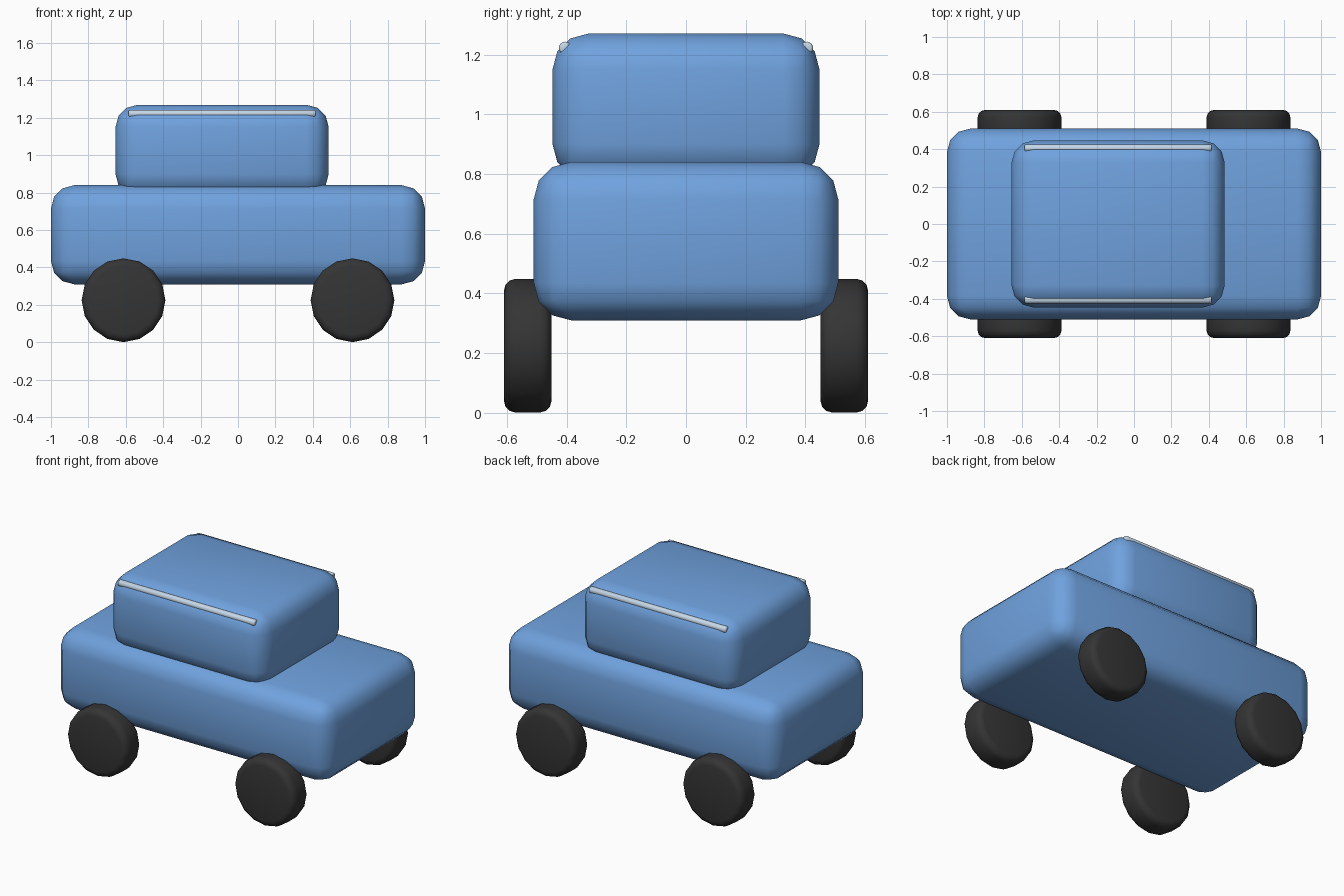
import bpy
import math

default = bpy.data.objects.get("Cube")
if default:
    bpy.data.objects.remove(default, do_unlink=True)


def material(name, colour):
    mat = bpy.data.materials.new(name)
    mat.use_nodes = True
    mat.diffuse_color = colour
    mat.node_tree.nodes["Principled BSDF"].inputs["Base Color"].default_value = colour
    return mat


blue = material("blue paint", (0.16, 0.36, 0.73, 1))
rubber = material("dark rubber", (0.035, 0.035, 0.035, 1))
trim = material("pale trim", (0.6, 0.72, 0.85, 1))


def finish(obj, name, mat, bevel, segments):
    """Name, colour, round off and smooth a part."""
    obj.name = name
    obj.data.materials.append(mat)
    mod = obj.modifiers.new("rounding", 'BEVEL')
    mod.width = bevel
    mod.segments = segments
    mod.limit_method = 'ANGLE'
    mod.angle_limit = math.radians(40)
    bpy.ops.object.shade_smooth()


def rounded_box(name, low, high, mat, bevel, segments=3):
    centre = [(a + b) / 2 for a, b in zip(low, high)]
    bpy.ops.mesh.primitive_cube_add(size=1, location=centre)
    obj = bpy.context.object
    obj.scale = [b - a for a, b in zip(low, high)]
    bpy.ops.object.transform_apply(location=False, rotation=False, scale=True)
    finish(obj, name, mat, bevel, segments)


# Body and cabin
rounded_box("body", (-1, -0.51, 0.31), (1, 0.51, 0.84), blue, 0.125)
rounded_box("cabin", (-0.655, -0.447, 0.78), (0.485, 0.447, 1.27), blue, 0.12)

for side, y in (("right", -1), ("left", 1)):
    # Slim trim rod set into each long roof edge
    bpy.ops.mesh.primitive_cylinder_add(
        vertices=16, radius=0.021, depth=1.0,
        location=(-0.085, y * 0.405, 1.222), rotation=(0, math.pi / 2, 0))
    finish(bpy.context.object, f"{side}_roof_trim", trim, 0.008, 2)

    # Wheels
    for end, x in (("rear", -1), ("front", 1)):
        bpy.ops.mesh.primitive_cylinder_add(
            vertices=16, radius=0.224, depth=0.16,
            location=(x * 0.612, y * 0.53, 0.225), rotation=(math.pi / 2, 0, 0))
        finish(bpy.context.object, f"{end}_{side}_wheel", rubber, 0.04, 3)
